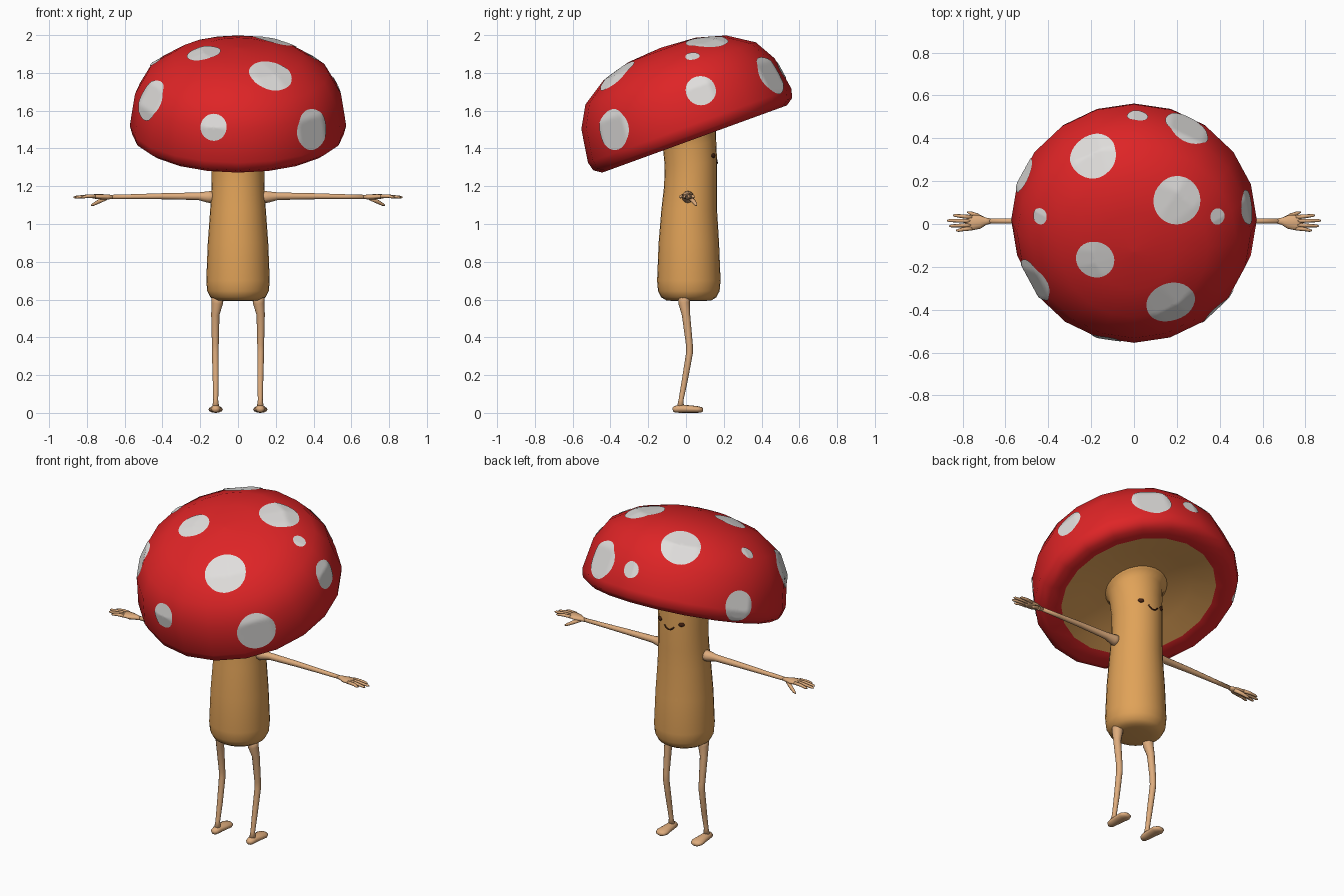
import bpy
import math
from math import cos, sin, pi, radians
from mathutils import Vector, Matrix
from mathutils.bvhtree import BVHTree

if "Cube" in bpy.data.objects:
    bpy.data.objects.remove(bpy.data.objects["Cube"], do_unlink=True)


# Materials
def material(name, rgb):
    lin = [((c / 255 + 0.055) / 1.055) ** 2.4 for c in rgb] + [1]
    m = bpy.data.materials.new(name)
    m.use_nodes = True
    m.diffuse_color = lin
    m.node_tree.nodes["Principled BSDF"].inputs["Base Color"].default_value = lin
    return m


RED = material("cap red", (222, 36, 38))
WHITE = material("spot white", (224, 222, 220))
STEM = material("stem tan", (224, 162, 88))
SKIN = material("limb peach", (222, 172, 125))
DARK = material("face brown", (70, 35, 18))


# Helpers
def make(name, verts, faces, *mats):
    me = bpy.data.meshes.new(name)
    me.from_pydata(verts, [], faces)
    for m in mats:
        me.materials.append(m)
    me.shade_smooth()
    ob = bpy.data.objects.new(name, me)
    bpy.context.collection.objects.link(ob)
    return ob


def loft(name, rings, *mats, flip=False):
    """Skin equal rings of points and close both ends."""
    n = len(rings[0])
    verts = [p for r in rings for p in r]
    faces = [(i * n + j, i * n + (j + 1) % n, (i + 1) * n + (j + 1) % n, (i + 1) * n + j)
             for i in range(len(rings) - 1) for j in range(n)]
    faces.append(tuple(reversed(range(n))))
    faces.append(tuple(range(len(verts) - n, len(verts))))
    if flip:
        faces = [tuple(reversed(f)) for f in faces]
    return make(name, verts, faces, *mats)


def tube(name, path, mat, ref, side=1, n=12):
    """Tapered tube through (x, y, z, width radius, height radius)."""
    pts = [Vector(p[:3]) for p in path]
    rings = []
    for i, p in enumerate(path):
        t = (pts[min(i + 1, len(pts) - 1)] - pts[max(i - 1, 0)]).normalized()
        a = t.cross(Vector(ref)).normalized()
        b = t.cross(a)
        ring = [pts[i] + a * p[3] * cos(2 * pi * k / n) + b * p[-1] * sin(2 * pi * k / n)
                for k in range(n)]
        rings.append([Vector((v.x * side, v.y, v.z)) for v in ring])
    return loft(name, rings, mat, flip=side < 0)


# Cap: tilted lathe, red dome and rolled rim, tan dished underside
TILT = radians(20)
SIDES = 20
place = Matrix.Translation((0, 0.04, 1.464)) @ Matrix.Rotation(TILT, 4, "X")
profile = [(0.002, 0.065), (0.15, 0.06), (0.3, 0.035), (0.435, 0.0), (0.52, -0.015),
           (0.56, 0.012), (0.573, 0.06), (0.545, 0.24), (0.48, 0.355),
           (0.345, 0.443), (0.19, 0.487), (0.002, 0.5)]
rings = [[place @ Vector((r * cos(2 * pi * k / SIDES), r * sin(2 * pi * k / SIDES), h))
          for k in range(SIDES)] for r, h in profile]
cap = loft("cap", rings, RED, STEM)
for i, f in enumerate(cap.data.polygons):
    f.material_index = 1 if i < 3 * SIDES or i == len(cap.data.polygons) - 2 else 0

# Cap spots: thin discs laid onto the dome (centre and radius)
tree = BVHTree.FromPolygons([v.co for v in cap.data.vertices],
                            [tuple(f.vertices) for f in cap.data.polygons])
spots = [(-0.18, -0.16, 1.89, 0.09), (0.17, -0.36, 1.78, 0.115), (-0.46, -0.26, 1.655, 0.11),
         (-0.13, -0.54, 1.515, 0.07), (0.385, -0.375, 1.5, 0.108), (0.55, 0.08, 1.71, 0.08),
         (0.39, 0.035, 1.89, 0.038), (0.2, 0.11, 1.965, 0.112), (0.25, 0.45, 1.79, 0.11),
         (-0.2, 0.335, 1.95, 0.11), (-0.44, 0.035, 1.86, 0.038), (-0.52, 0.23, 1.63, 0.085),
         (0.02, 0.52, 1.82, 0.048)]
ROWS, SEG = 8, 32
for x, y, z, rad in spots:
    p, nor, _, _ = tree.find_nearest(Vector((x, y, z)))
    a = nor.orthogonal().normalized()
    b = nor.cross(a)
    verts = []
    for i in range(ROWS + 1):
        for k in range(SEG if i else 1):
            t = 2 * pi * k / SEG
            q = p + (a * cos(t) + b * sin(t)) * rad * i / ROWS
            hit = tree.ray_cast(q + nor * 0.15, -nor, 0.4)
            if hit[0] is None:
                hit = tree.find_nearest(q)
            verts.append(hit[0] + hit[1] * 0.004)
    faces = [(0, 1 + k, 1 + (k + 1) % SEG) for k in range(SEG)]
    for i in range(ROWS - 1):
        s = 1 + i * SEG
        faces += [(s + k, s + SEG + k, s + SEG + (k + 1) % SEG, s + (k + 1) % SEG)
                  for k in range(SEG)]
    make("cap_spot", verts, faces, WHITE)

# Stem: rounded base, slight bend, flaring into the cap (z, y, radius, tilt)
stem = [(0.592, 0.015, 0.08, 0), (0.596, 0.015, 0.12, 0), (0.612, 0.015, 0.146, 0),
        (0.645, 0.015, 0.163, 0), (0.7, 0.015, 0.168, 0), (0.9, 0.015, 0.16, 0),
        (1.08, 0.017, 0.147, 0), (1.2, 0.024, 0.14, 0), (1.32, 0.026, 0.139, 4),
        (1.41, 0.02, 0.143, 12), (1.475, 0.017, 0.15, 20), (1.51, 0.018, 0.165, 20),
        (1.535, 0.02, 0.2, 20)]
rings = []
for z, y, r, tilt in stem:
    m = Matrix.Translation((0, y, z)) @ Matrix.Rotation(radians(tilt), 4, "X")
    rings.append([m @ Vector((r * cos(2 * pi * k / 28), r * sin(2 * pi * k / 28), 0))
                  for k in range(28)])
loft("stem", rings, STEM)


# Face on the stem surface
def on_stem(x, z):
    return (x, 0.025 + math.sqrt(0.14 ** 2 - x * x), z)


mouth = [on_stem(x / 1000, 1.322 + 0.02 * (x / 32) ** 2) + (0.004,) for x in range(-32, 33, 8)]
tube("mouth", mouth, DARK, (0, 1, 0), n=8)
for side, word in ((1, "left"), (-1, "right")):
    bpy.ops.mesh.primitive_uv_sphere_add(segments=16, ring_count=8, radius=1,
                                         location=on_stem(side * 0.072, 1.362))
    eye = bpy.context.object
    eye.name = word + "_eye"
    eye.scale = (0.017, 0.008, 0.012)
    eye.rotation_euler.z = -side * 0.54
    eye.data.materials.append(DARK)
    eye.data.shade_smooth()

    # Arm, palm, fingers and thumb
    up = (0, 0, 1)
    tube(word + "_arm", [(0.12, 0.01, 1.143, 0.034), (0.16, 0.01, 1.143, 0.03),
                         (0.21, 0.012, 1.147, 0.02), (0.4, 0.014, 1.147, 0.016),
                         (0.55, 0.014, 1.145, 0.013), (0.69, 0.014, 1.143, 0.011)],
         SKIN, up, side)
    tube(word + "_palm", [(0.66, 0.014, 1.143, 0.01, 0.01), (0.69, 0.013, 1.143, 0.017, 0.013),
                          (0.72, 0.01, 1.144, 0.032, 0.014), (0.76, 0.006, 1.146, 0.036, 0.012),
                          (0.78, 0.005, 1.146, 0.03, 0.007)], SKIN, up, side)
    for y0, y1, tip in ((0.032, 0.04, 0.845), (0.014, 0.016, 0.872),
                        (-0.004, -0.009, 0.862), (-0.02, -0.03, 0.83)):
        tube(word + "_finger", [(0.755, y0, 1.147, 0.01), (0.8, (y0 + y1) / 2, 1.147, 0.009),
                                (tip - 0.01, y1, 1.142, 0.007), (tip, y1, 1.141, 0.003)],
             SKIN, up, side, 8)
    tube(word + "_thumb", [(0.7, 0.02, 1.137, 0.012), (0.735, 0.04, 1.12, 0.011),
                           (0.765, 0.052, 1.104, 0.008), (0.778, 0.056, 1.098, 0.003)],
         SKIN, up, side, 8)

    # Leg and foot
    tube(word + "_leg", [(0.106, -0.01, 0.63, 0.034), (0.11, -0.01, 0.58, 0.03),
                         (0.12, 0.0, 0.52, 0.022), (0.12, 0.018, 0.36, 0.018),
                         (0.12, 0.019, 0.32, 0.018), (0.118, -0.005, 0.18, 0.016),
                         (0.118, -0.026, 0.07, 0.013), (0.118, -0.03, 0.02, 0.02)],
         SKIN, (0, 1, 0), side)
    tube(word + "_foot", [(0.118, -0.07, 0.016, 0.01, 0.01), (0.118, -0.06, 0.019, 0.022, 0.017),
                          (0.118, -0.03, 0.022, 0.027, 0.022), (0.118, 0.02, 0.02, 0.032, 0.02),
                          (0.118, 0.06, 0.018, 0.038, 0.018), (0.118, 0.082, 0.016, 0.028, 0.014),
                          (0.118, 0.09, 0.015, 0.012, 0.008)], SKIN, up, side)
